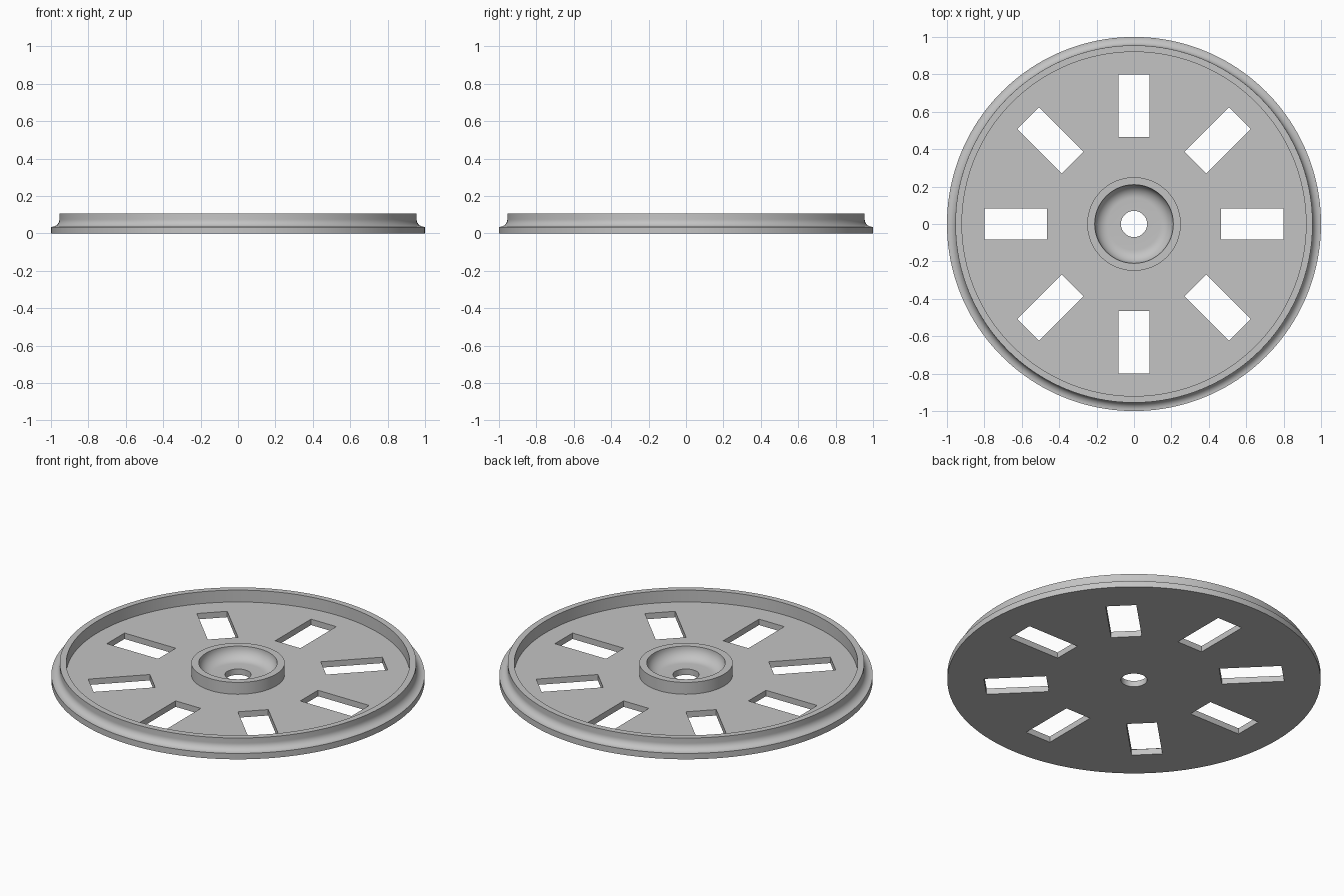
import bpy, bmesh
from math import cos, sin, pi, radians
from mathutils import Matrix, Vector

if "Cube" in bpy.data.objects:
    bpy.data.objects.remove(bpy.data.objects["Cube"])

SEGMENTS = 160
FLOOR, TOP = 0.035, 0.105


def fillet(cx, cz, radius, start, end, steps=10):
    """Arc points around (cx, cz), angles in degrees."""
    angles = [radians(start + (end - start) * i / steps) for i in range(steps + 1)]
    return [(cx + radius * cos(a), cz + radius * sin(a)) for a in angles]


def make_object(name, bm):
    bmesh.ops.recalc_face_normals(bm, faces=bm.faces)
    mesh = bpy.data.meshes.new(name)
    bm.to_mesh(mesh)
    bm.free()
    obj = bpy.data.objects.new(name, mesh)
    bpy.context.collection.objects.link(obj)
    return obj


grey = bpy.data.materials.new("plain grey")
grey.use_nodes = True
colour = (0.55, 0.55, 0.55, 1)
grey.diffuse_color = colour
grey.node_tree.nodes["Principled BSDF"].inputs["Base Color"].default_value = colour

# Closed cross-section: bore, dished hub, floor, raised rim, filleted flange
profile = [(0.07, 0), (0.07, FLOOR)]
profile += fillet(0.14, TOP, 0.07, -90, 0)
profile += [(0.25, TOP), (0.25, FLOOR), (0.92, FLOOR), (0.92, TOP), (0.955, TOP)]
profile += fillet(0.995, FLOOR + 0.04, 0.04, 180, 270)
profile += [(1, FLOOR), (1, 0)]

# Revolve it into the wheel disc
bm = bmesh.new()
verts = [bm.verts.new((r, 0, z)) for r, z in profile]
edges = [bm.edges.new((verts[i - 1], verts[i])) for i in range(len(verts))]
bmesh.ops.spin(bm, geom=verts + edges, cent=(0, 0, 0), axis=(0, 0, 1),
               angle=2 * pi, steps=SEGMENTS, use_merge=False)
bmesh.ops.remove_doubles(bm, verts=bm.verts, dist=0.0001)
disc = make_object("wheel_disc", bm)
disc.data.materials.append(grey)

# Eight radial slots
bm = bmesh.new()
for i in range(8):
    place = (Matrix.Rotation(i * pi / 4, 4, "Z")
             @ Matrix.Translation((0.6325, 0, 0))
             @ Matrix.Diagonal(Vector((0.335, 0.165, 0.3, 1))))
    bmesh.ops.create_cube(bm, size=1, matrix=place)
cutter = make_object("slot_cutter", bm)
cutter.hide_render = True

cut = disc.modifiers.new("slots", "BOOLEAN")
cut.operation = "DIFFERENCE"
cut.solver = "EXACT"
cut.object = cutter

bpy.ops.object.select_all(action="DESELECT")
disc.select_set(True)
bpy.context.view_layer.objects.active = disc
bpy.ops.object.modifier_apply(modifier=cut.name)
bpy.data.objects.remove(cutter)

bpy.ops.object.shade_smooth_by_angle(angle=radians(30))
